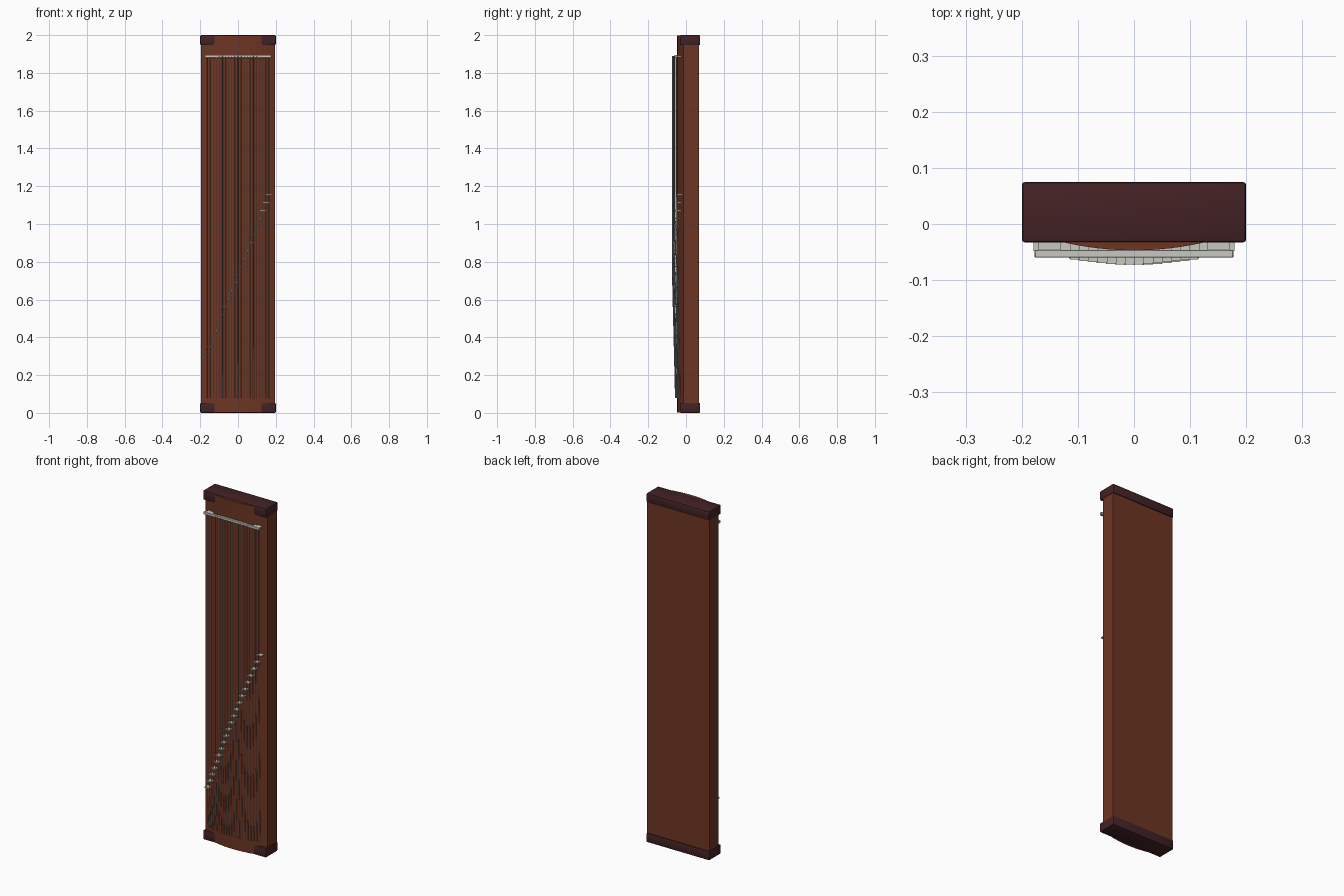
import bpy, bmesh, math
from mathutils import Vector

cube = bpy.data.objects.get("Cube")
if cube:
    bpy.data.objects.remove(cube, do_unlink=True)


def material(name, rgb):
    m = bpy.data.materials.new(name)
    m.use_nodes = True
    m.diffuse_color = (*rgb, 1)
    m.node_tree.nodes["Principled BSDF"].inputs["Base Color"].default_value = (*rgb, 1)
    return m


WOOD = material("red brown wood", (0.155, 0.036, 0.017))
DARK = material("dark end wood", (0.056, 0.016, 0.018))
BONE = material("pale bone", (0.58, 0.58, 0.54))
STEEL = material("string steel", (0.45, 0.46, 0.46))

HALF_W, BACK, CREST, SAG = 0.197, 0.070, -0.047, 0.035


def surface(x):
    """Depth of the arched soundboard at x."""
    return CREST + SAG * (x / HALF_W) ** 2


def finish(name, bm, mat, smooth=None):
    bmesh.ops.recalc_face_normals(bm, faces=bm.faces)
    me = bpy.data.meshes.new(name)
    bm.to_mesh(me)
    bm.free()
    me.materials.append(mat)
    ob = bpy.data.objects.new(name, me)
    bpy.context.collection.objects.link(ob)
    if smooth:
        bpy.ops.object.select_all(action='DESELECT')
        ob.select_set(True)
        bpy.context.view_layer.objects.active = ob
        bpy.ops.object.shade_smooth_by_angle(angle=math.radians(smooth))
    return ob


def box(name, lo, hi, mat, bevel=0, segments=2):
    bm = bmesh.new()
    bmesh.ops.create_cube(bm, size=1)
    for v in bm.verts:
        v.co = Vector([(a + b) / 2 + c * (b - a) for a, b, c in zip(lo, hi, v.co)])
    if bevel:
        bmesh.ops.bevel(bm, geom=bm.edges[:], offset=bevel, segments=segments,
                        affect='EDGES', profile=0.5)
    return finish(name, bm, mat, 40 if bevel else None)


# Arched sound box: one cross-section extruded along its length
N = 24
xs = [HALF_W * (2 * i / N - 1) for i in range(N + 1)]
outline = [(x, surface(x)) for x in xs] + [(HALF_W, BACK), (-HALF_W, BACK)]
bm = bmesh.new()
face = bm.faces.new([bm.verts.new((x, y, 0.003)) for x, y in outline])
top = bmesh.ops.extrude_face_region(bm, geom=[face])["geom"]
bmesh.ops.translate(bm, vec=(0, 0, 1.994),
                    verts=[g for g in top if isinstance(g, bmesh.types.BMVert)])
finish("sound_box", bm, WOOD, 30)

# End caps
for name, z in (("bottom_cap", 0), ("top_cap", 1.947)):
    box(name, (-0.2, -0.033, z), (0.2, 0.075, z + 0.053), DARK, 0.006)

# Long nut bar near the top
box("nut_bar", (-0.177, -0.06, 1.88), (0.177, -0.046, 1.895), BONE, 0.0015, 1)
for side, x in (("right", -0.15), ("left", 0.15)):
    box("nut_foot_" + side, (x - 0.02, -0.048, 1.883), (x + 0.02, -0.025, 1.892), BONE)


def rod(name, a, b, radius):
    a, b = Vector(a), Vector(b)
    bm = bmesh.new()
    bmesh.ops.create_cone(bm, cap_ends=True, segments=8, radius1=radius,
                          radius2=radius, depth=(b - a).length)
    turn = Vector((0, 0, 1)).rotation_difference(b - a).to_matrix()
    for v in bm.verts:
        v.co = turn @ v.co + (a + b) / 2
    finish(name, bm, STEEL, 50)


# Diagonal row of small bridges, each carrying one string
COUNT = 21
for i in range(COUNT):
    t = i / (COUNT - 1)
    x, z = -0.164 + 0.328 * t, 0.31 + 0.845 * t
    y = surface(x)
    crown = y - 0.025
    box(f"bridge_{i + 1}", (x - 0.0155, crown, z - 0.003),
        (x + 0.0155, y + 0.006, z + 0.003), BONE)
    rod(f"upper_string_{i + 1}", (x, crown, z), (x, crown, 1.89), 0.0014)
    rod(f"lower_string_{i + 1}", (x, y - 0.01, 0.08), (x, crown, z), 0.0014)
